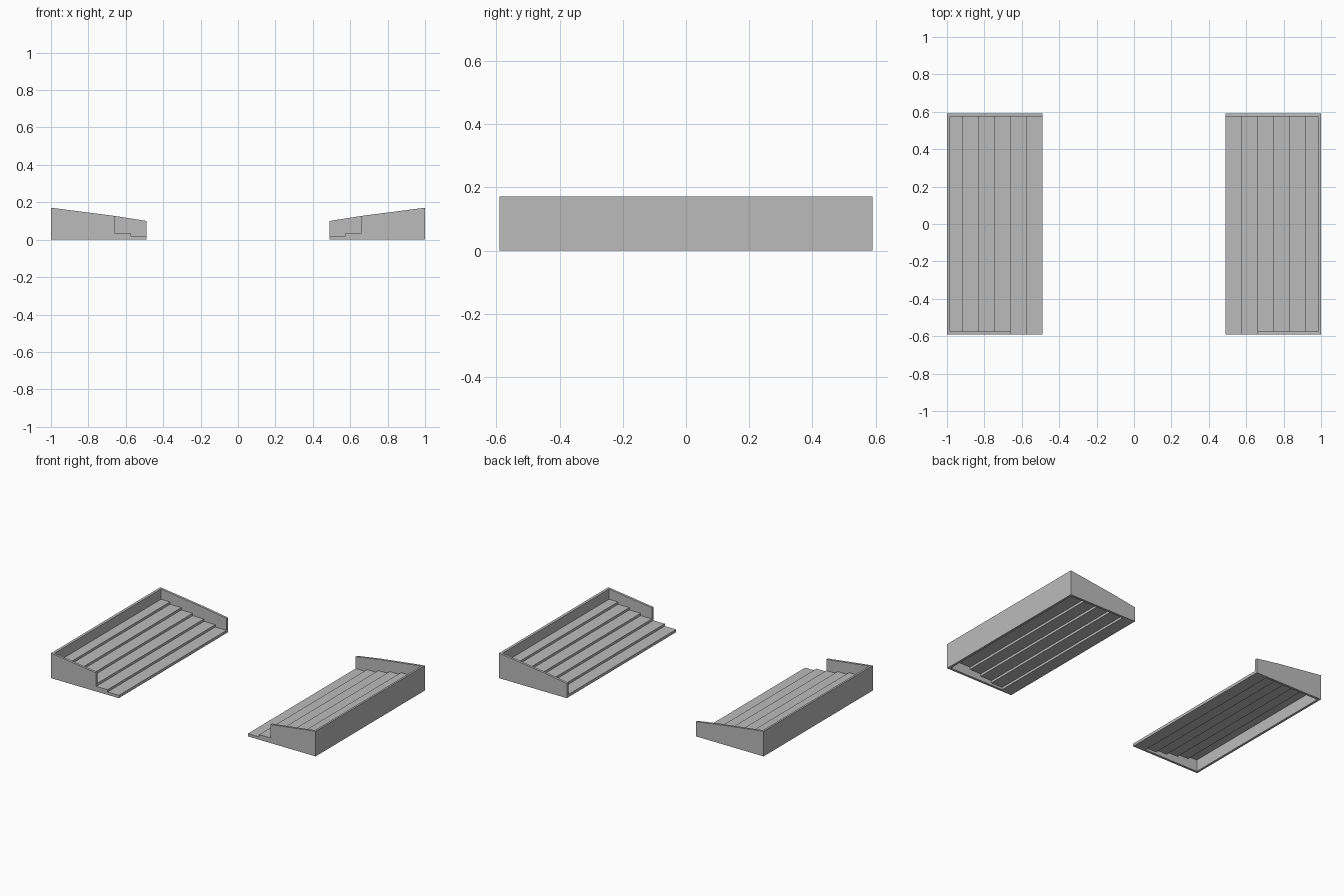
import bpy
import bmesh

cube = bpy.data.objects.get("Cube")
if cube:
    bpy.data.objects.remove(cube, do_unlink=True)

# Single grey paint
grey = bpy.data.materials.new("light_grey")
grey.use_nodes = True
colour = (0.5, 0.5, 0.5, 1)
grey.diffuse_color = colour
grey.node_tree.nodes["Principled BSDF"].inputs["Base Color"].default_value = colour

INNER, OUTER, HALF, WALL = 0.488, 1.0, 0.59, 0.016
RUN, RISE, THICK, STEPS = 0.0855, 0.016, 0.019, 6
TOP = [(OUTER, 0.171), (INNER + 2 * RUN, 0.127), (INNER, 0.10)]


def extrude_profile(name, profile, y0, y1, side):
    """Extrude an x-z profile along y; side -1 mirrors it."""
    bm = bmesh.new()
    face = bm.faces.new([bm.verts.new((side * x, y0, z)) for x, z in profile])
    moved = bmesh.ops.extrude_face_region(bm, geom=[face])["geom"]
    verts = [v for v in moved if isinstance(v, bmesh.types.BMVert)]
    bmesh.ops.translate(bm, verts=verts, vec=(0, y1 - y0, 0))
    bmesh.ops.recalc_face_normals(bm, faces=bm.faces)
    mesh = bpy.data.meshes.new(name)
    bm.to_mesh(mesh)
    bm.free()
    mesh.materials.append(grey)
    obj = bpy.data.objects.new(name, mesh)
    bpy.context.collection.objects.link(obj)


# Stepped sheet, hollow below
edges = [INNER + RUN * k for k in range(STEPS)] + [OUTER - WALL]
upper, lower = [], []
for k in range(STEPS):
    for x in edges[k:k + 2]:
        upper.append((x, THICK + RISE * k))
        lower.append((x, RISE * k))
treads = upper + lower[::-1]

# End walls: the front one drops to the two lowest treads as an entrance
back = [(INNER, 0), (OUTER, 0)] + TOP
front = [(INNER, 0), (OUTER, 0)] + TOP[:2] + upper[:4][::-1]
outer = [(OUTER - WALL, 0), (OUTER, 0), (OUTER, 0.171), (OUTER - WALL, 0.169)]

for label, side in (("left", 1), ("right", -1)):
    extrude_profile(label + "_stepped_treads", treads, WALL - HALF, HALF - WALL, side)
    extrude_profile(label + "_outer_wall", outer, WALL - HALF, HALF - WALL, side)
    extrude_profile(label + "_back_wall", back, HALF - WALL, HALF, side)
    extrude_profile(label + "_front_wall", front, -HALF, WALL - HALF, side)
